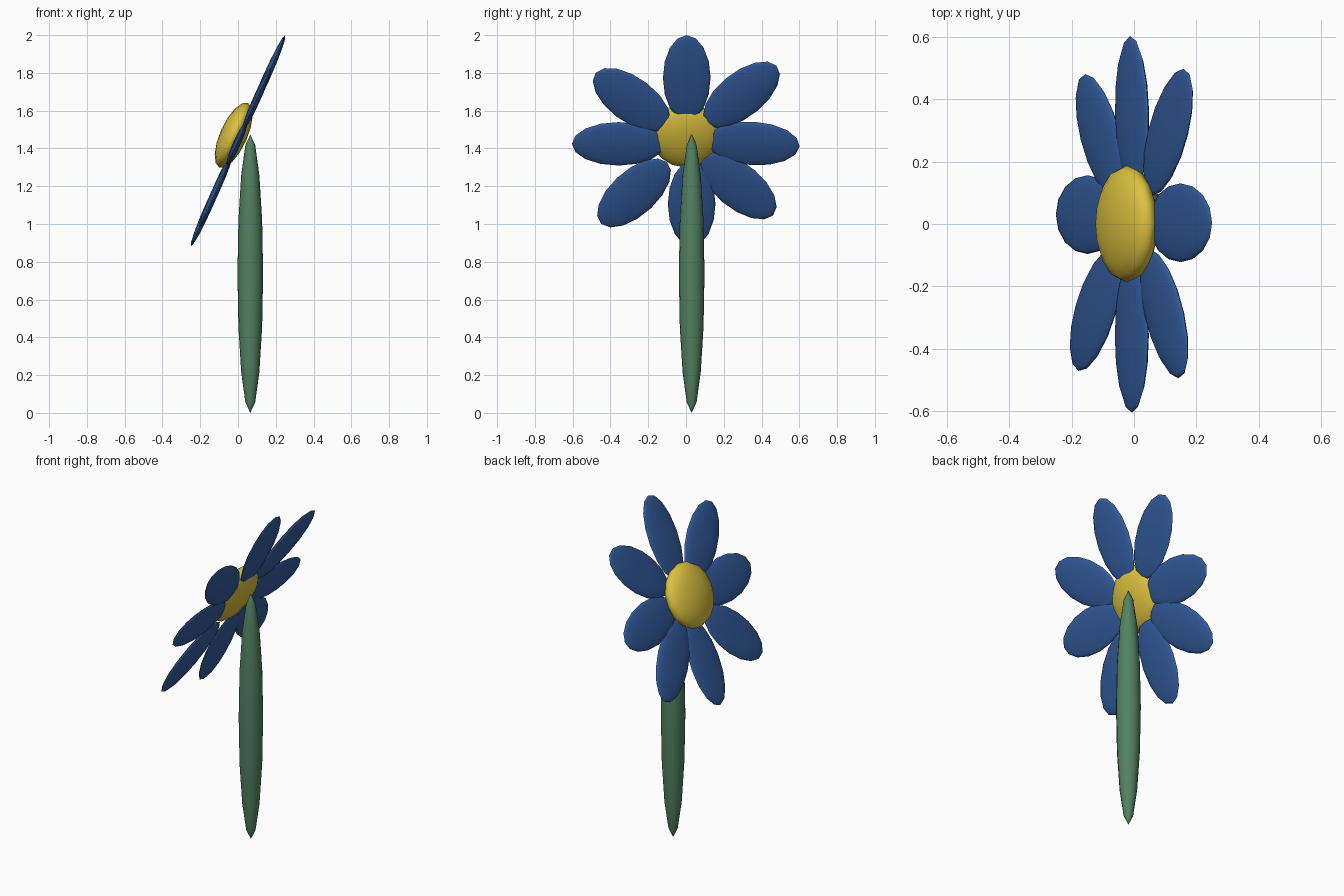
import bpy, math
from mathutils import Matrix, Vector

if "Cube" in bpy.data.objects:
    bpy.data.objects.remove(bpy.data.objects["Cube"])


def material(name, rgb):
    m = bpy.data.materials.new(name)
    m.diffuse_color = (*rgb, 1)
    m.use_nodes = True
    m.node_tree.nodes["Principled BSDF"].inputs["Base Color"].default_value = m.diffuse_color
    return m


blue = material("petal blue", (0.033, 0.108, 0.34))
yellow = material("centre yellow", (0.72, 0.54, 0.05))
green = material("stem green", (0.085, 0.22, 0.12))

# Flower head frame: local x = world y, local y = up the tilted face, local z = facing direction
up = Vector((0.408, 0, 0.913)).normalized()
side = Vector((0, 1, 0))
facing = side.cross(up)
if facing.x > 0:
    facing = -facing
head = Vector((0, 0, 1.44))


def ellipsoid(name, loc, axes, radii, mat):
    """Smooth ellipsoid with its x, y, z radii along the given axes."""
    bpy.ops.mesh.primitive_uv_sphere_add(segments=16, ring_count=8, radius=1)
    ob = bpy.context.object
    ob.name = name
    rot = Matrix(axes).transposed().to_4x4()
    ob.matrix_world = Matrix.Translation(loc) @ rot @ Matrix.Diagonal((*radii, 1))
    ob.data.materials.append(mat)
    bpy.ops.object.shade_smooth()
    return ob


# Stem
ellipsoid("stem", Vector((0.065, 0.03, 0.737)),
          (Vector((1, 0, 0)), Vector((0, 1, 0)), Vector((0, 0, 1))),
          (0.068, 0.068, 0.737), green)

# Yellow flower centre, slightly in front of the petals
disc_y = facing.cross(side)
ellipsoid("flower_centre", Vector((-0.023, 0, 1.47)), (side, disc_y, facing),
          (0.187, 0.187, 0.072), yellow)

# Petals: centre across, centre up the face, direction in degrees, half length
petals = [
    (0.355, -0.015, -4, 0.247), (0.294, 0.268, 42.5, 0.25),
    (0.004, 0.365, 90, 0.248), (-0.288, 0.238, 140, 0.247),
    (-0.357, -0.017, 180, 0.247), (-0.275, -0.302, 226, 0.25),
    (0.03, -0.365, 270, 0.248), (0.278, -0.262, 317, 0.25),
]
for i, (a, b, deg, half) in enumerate(petals):
    t = math.radians(deg)
    along = side * math.cos(t) + up * math.sin(t)
    ellipsoid(f"petal_{i + 1}", head + side * a + up * b,
              (along, facing.cross(along), facing), (half, 0.126, 0.02), blue)
